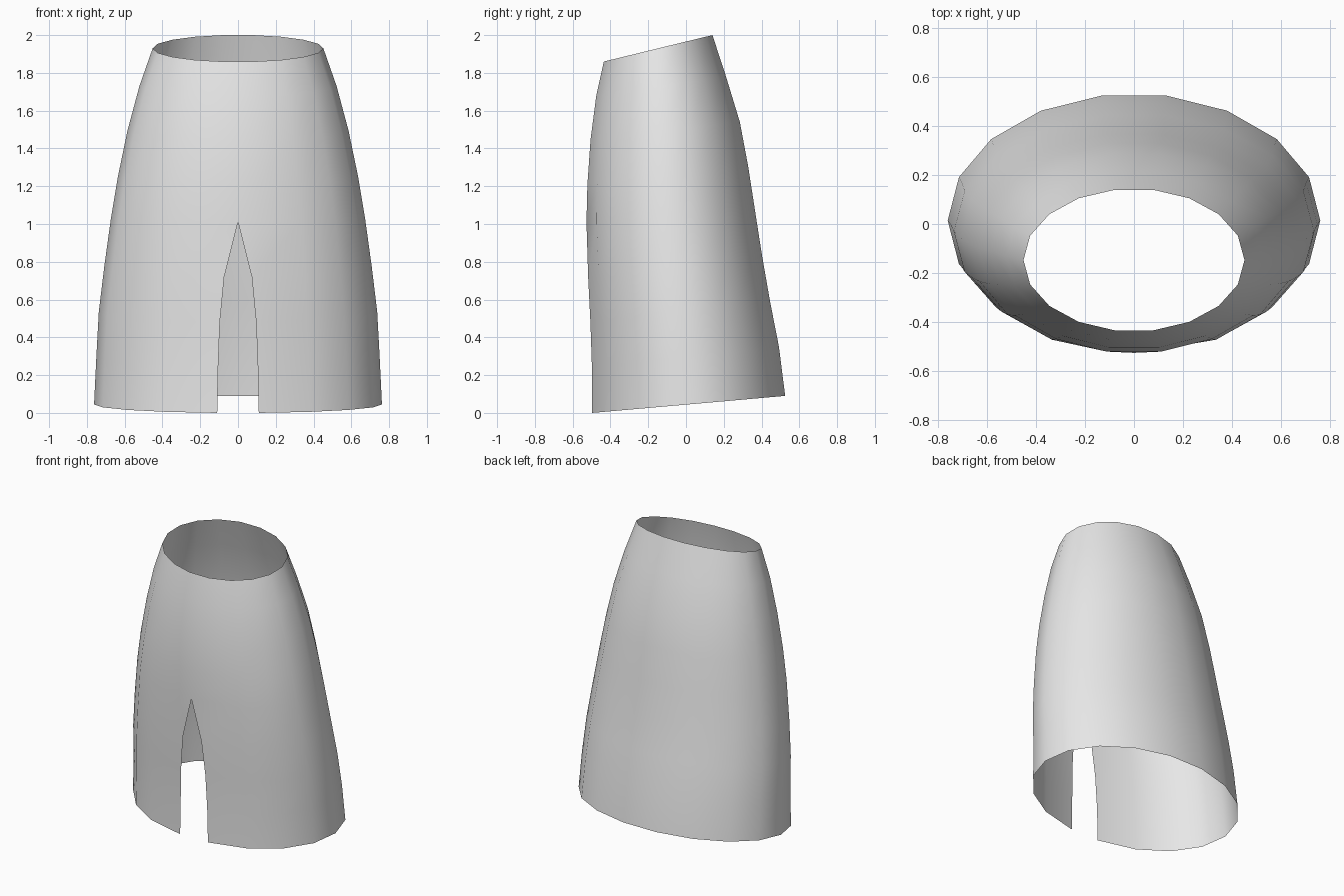
import bpy, bmesh, math

if "Cube" in bpy.data.objects:
    bpy.data.objects.remove(bpy.data.objects["Cube"])

SIDES = 18
# Each ring: half width, front y, front z, back y, back z, slit half width (None = closed)
RINGS = [
    (0.762, -0.497, 0.00, 0.525, 0.09, 0.110),
    (0.750, -0.498, 0.24, 0.492, 0.35, 0.105),
    (0.737, -0.506, 0.48, 0.445, 0.59, 0.096),
    (0.708, -0.518, 0.72, 0.403, 0.83, 0.073),
    (0.672, -0.527, 1.01, 0.367, 1.06, 0.000),
    (0.635, -0.522, 1.21, 0.330, 1.30, None),
    (0.585, -0.505, 1.45, 0.285, 1.54, None),
    (0.522, -0.475, 1.68, 0.212, 1.78, None),
    (0.452, -0.435, 1.86, 0.140, 2.00, None),
]

fabric = bpy.data.materials.new("grey fabric")
fabric.diffuse_color = (0.8, 0.8, 0.8, 1)
fabric.use_nodes = True
fabric.node_tree.nodes["Principled BSDF"].inputs["Base Color"].default_value = fabric.diffuse_color

bm = bmesh.new()
step = 2 * math.pi / SIDES
loops = []
for a, fy, fz, by, bz, slit in RINGS:
    cy = (fy + by) / 2
    b = (by - fy) / 2 / math.cos(step / 2)
    ring = []
    # Start right of the front centre line and go round to its left
    for i in range(SIDES):
        t = (i + 0.5) * step
        x, y = a * math.sin(t), cy - b * math.cos(t)
        if slit is not None and i in (0, SIDES - 1):
            x = math.copysign(slit, x)
        # The rings tilt up towards the back
        z = fz + (bz - fz) * (y - fy) / (by - fy)
        ring.append(bm.verts.new((x, y, z)))
    loops.append(ring)

# Walls, leaving the front column open below the slit apex
for r in range(len(loops) - 1):
    lo, hi = loops[r], loops[r + 1]
    for i in range(SIDES):
        if i == SIDES - 1 and r < 4:
            continue
        j = (i + 1) % SIDES
        bm.faces.new((lo[i], lo[j], hi[j], hi[i]))

# Close the slit at its apex
bmesh.ops.remove_doubles(bm, verts=bm.verts, dist=0.0005)
for f in bm.faces:
    f.smooth = True

mesh = bpy.data.meshes.new("skirt")
bm.to_mesh(mesh)
bm.free()
mesh.materials.append(fabric)
skirt = bpy.data.objects.new("skirt", mesh)
bpy.context.collection.objects.link(skirt)
